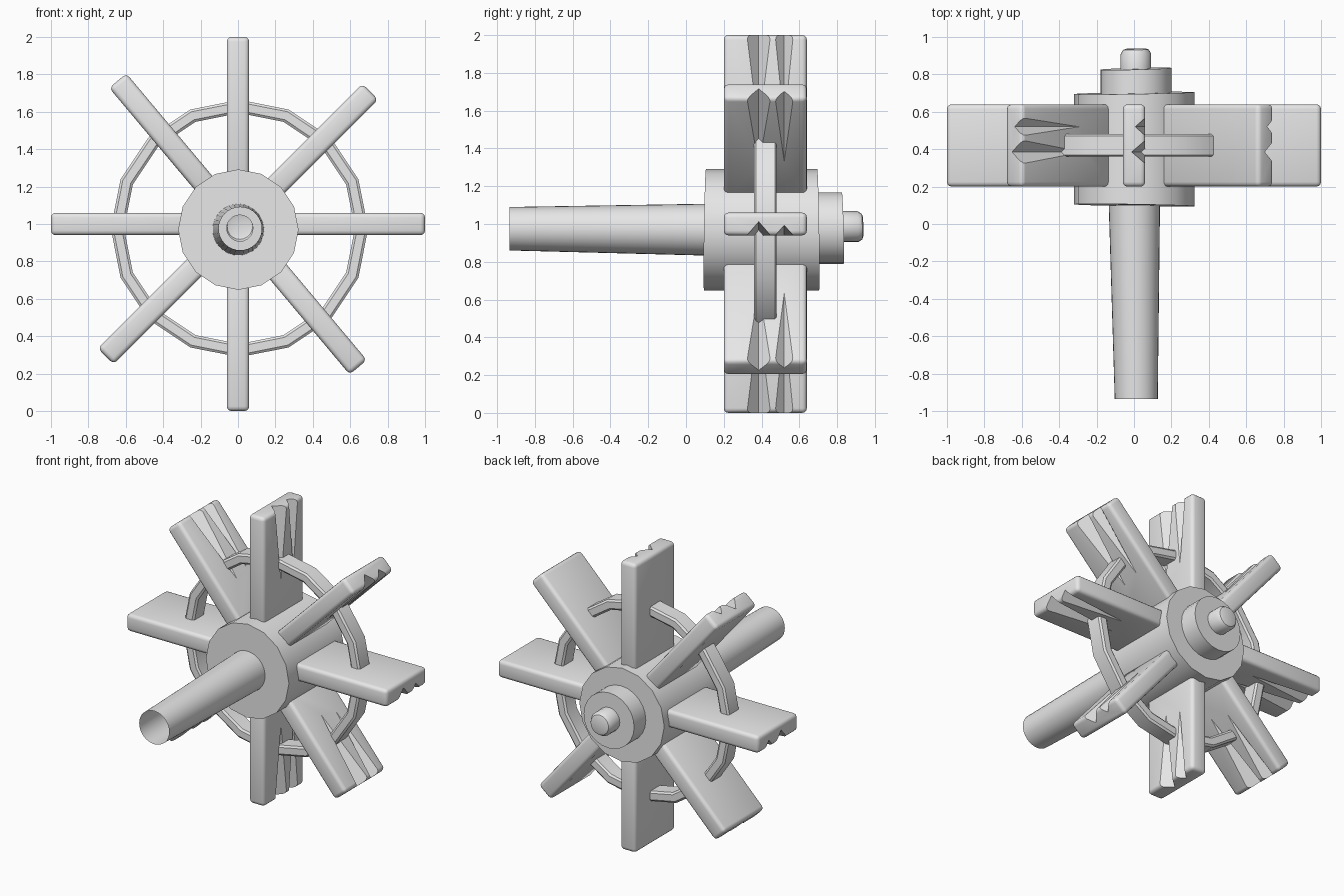
import bpy, bmesh
from math import sin, cos, pi, radians

cube = bpy.data.objects.get("Cube")
if cube:
    bpy.data.objects.remove(cube)

# One plain grey for everything
grey = bpy.data.materials.new("light_grey")
grey.use_nodes = True
grey.diffuse_color = (0.8, 0.8, 0.8, 1)
grey.node_tree.nodes["Principled BSDF"].inputs["Base Color"].default_value = grey.diffuse_color


def add_object(name, bm):
    mesh = bpy.data.meshes.new(name)
    bmesh.ops.recalc_face_normals(bm, faces=bm.faces)
    bm.to_mesh(mesh)
    bm.free()
    mesh.materials.append(grey)
    obj = bpy.data.objects.new(name, mesh)
    bpy.context.collection.objects.link(obj)
    return obj


def shade(obj):
    bpy.ops.object.select_all(action='DESELECT')
    obj.select_set(True)
    bpy.context.view_layer.objects.active = obj
    bpy.ops.object.shade_smooth_by_angle(angle=radians(35))


def lathe(name, profile, sides, closed=False, cap=False):
    """Turn (y, radius, centre x, centre z, tilt) rings into a surface around y."""
    bm = bmesh.new()
    rings = []
    for y, r, cx, cz, tilt in profile:
        ring = []
        for i in range(sides):
            a = 2 * pi * i / sides
            dx, dz = r * cos(a), r * sin(a)
            ring.append(bm.verts.new((cx + dx, y + tilt * (dx - dz), cz + dz)))
        rings.append(ring)
    pairs = list(zip(rings, rings[1:]))
    if closed:
        pairs.append((rings[-1], rings[0]))
    for low, high in pairs:
        for i in range(sides):
            j = (i + 1) % sides
            bm.faces.new((low[i], low[j], high[j], high[i]))
    if cap:
        bm.faces.new(rings[-1])
    obj = add_object(name, bm)
    shade(obj)
    return obj


# Hollow tapered axle, open at the front
lathe("axle", [(-0.935, 0.115, 0.012, 0.975, 0), (0.1, 0.137, 0.002, 0.97, 0)], 32)

# Hub drum with slightly skewed ends, then the stepped boss and end pin
lathe("hub", [(0.1, 0.13, 0.002, 0.97, -0.016), (0.1, 0.322, 0.002, 0.97, -0.016),
              (0.7, 0.322, 0.002, 0.97, 0.016), (0.7, 0.17, 0.002, 0.97, 0.016)], 16)
lathe("boss", [(0.69, 0.19, 0.01, 0.978, 0.016), (0.83, 0.19, 0.01, 0.978, 0.025),
               (0.83, 0.07, 0.01, 0.978, 0.025)], 24)
lathe("end_pin", [(0.82, 0.082, 0.01, 0.986, 0), (0.91, 0.082, 0.01, 0.986, 0.02),
                  (0.932, 0.068, 0.01, 0.986, 0.02), (0.938, 0.05, 0.01, 0.986, 0.02)],
      20, cap=True)

# Brace ring that ties the paddles together
ring = [(0.36, 0.63), (0.37, 0.617), (0.47, 0.617), (0.48, 0.63),
        (0.48, 0.675), (0.47, 0.688), (0.37, 0.688), (0.36, 0.675)]
lathe("brace_ring", [(y, r, 0.008, 0.976, 0) for y, r in ring], 16, closed=True)

# Paddle plank, lying along x
INNER, OUTER, HALF = 0.25, 1.0, 0.06
bm = bmesh.new()
bmesh.ops.create_cube(bm, size=1)
for v in bm.verts:
    v.co.x = OUTER if v.co.x > 0 else INNER
    v.co.y = 0.64 if v.co.y > 0 else 0.2
    v.co.z = HALF if v.co.z > 0 else -HALF
plank = add_object("paddle_blank", bm)
bevel = plank.modifiers.new("rounded_edges", 'BEVEL')
bevel.width = 0.025
bevel.segments = 3

# Worn splits in the tip: wedges that deepen towards the end
bm = bmesh.new()
for y, width, depth, start in ((0.385, 0.065, 0.075, 0.5), (0.52, 0.05, 0.055, 0.53)):
    tip = OUTER + 0.02
    points = [(start, y, -HALF), (tip, y, depth - HALF)]
    for side in (-width, width):
        points += [(tip, y + side, -HALF), (tip, y + side, -HALF - 0.05)]
    verts = [bm.verts.new(p) for p in points]
    bmesh.ops.convex_hull(bm, input=verts)
cutter = add_object("split_cutter", bm)
cutter.hide_render = True
cut = plank.modifiers.new("splits", 'BOOLEAN')
cut.operation = 'DIFFERENCE'
cut.solver = 'EXACT'
cut.object = cutter

# Bake the finished plank once and share it between all paddles
depsgraph = bpy.context.evaluated_depsgraph_get()
paddle_mesh = bpy.data.meshes.new_from_object(plank.evaluated_get(depsgraph))
paddle_mesh.name = "paddle"
bpy.data.objects.remove(plank)
bpy.data.objects.remove(cutter)

for n, angle in enumerate((0, 45, 90, 130, 180, 225, 270, 310)):
    paddle = bpy.data.objects.new(f"paddle_{n + 1}", paddle_mesh)
    bpy.context.collection.objects.link(paddle)
    paddle.location.z = 1.0
    # Splits stay on the same face of each opposite pair
    if angle >= 180:
        paddle.scale.z = -1
    paddle.rotation_euler.y = -radians(angle)
shade(paddle)
